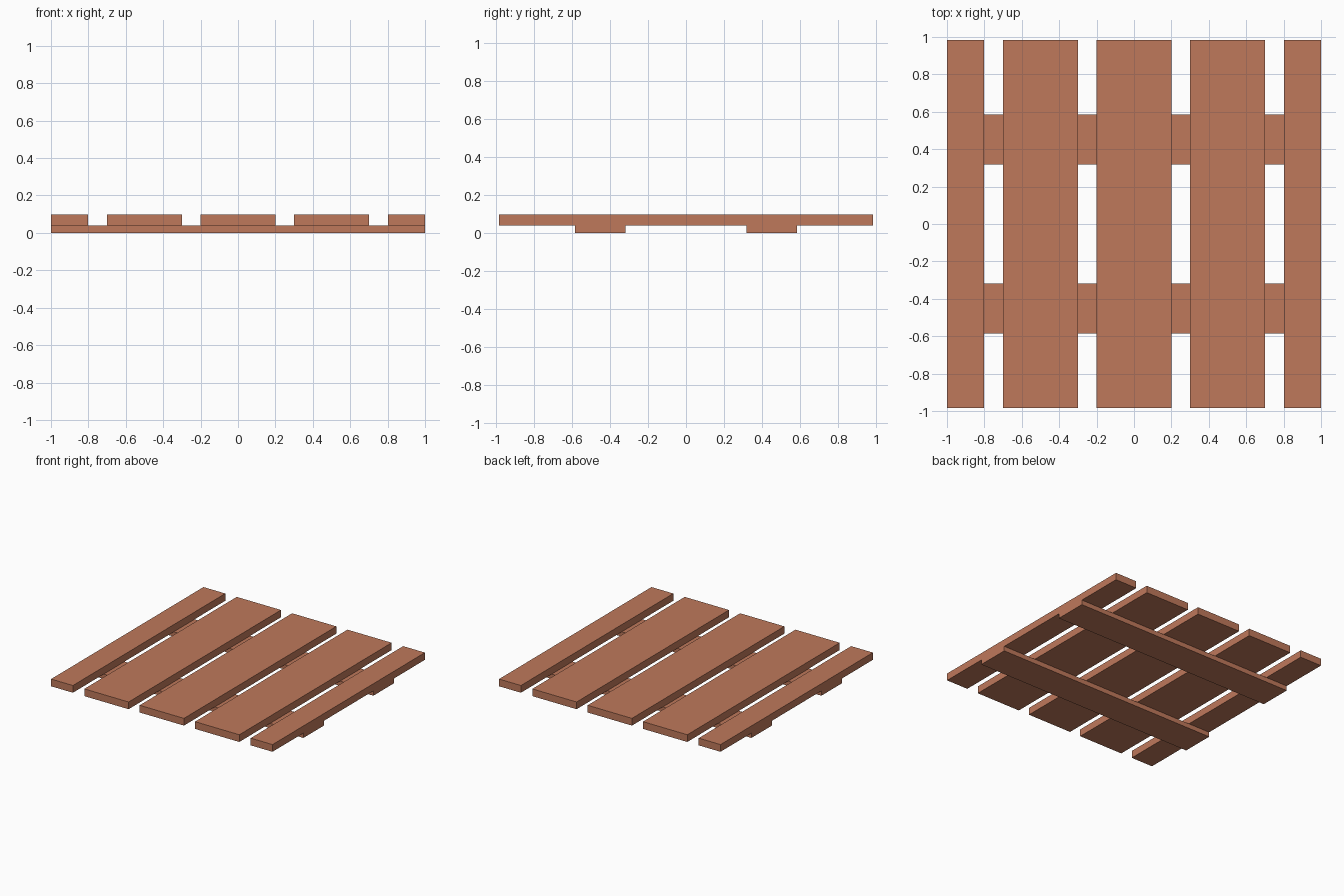
import bpy

if "Cube" in bpy.data.objects:
    bpy.data.objects.remove(bpy.data.objects["Cube"])

# Single warm wood colour
wood = bpy.data.materials.new("warm_brown_wood")
wood.diffuse_color = (0.52, 0.19, 0.105, 1)
wood.use_nodes = True
wood.node_tree.nodes["Principled BSDF"].inputs["Base Color"].default_value = wood.diffuse_color


def plank(name, x0, x1, y0, y1, z0, z1):
    """Axis-aligned board between the given limits."""
    centre = ((x0 + x1) / 2, (y0 + y1) / 2, (z0 + z1) / 2)
    bpy.ops.mesh.primitive_cube_add(size=1, location=centre)
    ob = bpy.context.object
    ob.name = name
    ob.scale = (x1 - x0, y1 - y0, z1 - z0)
    bpy.ops.object.transform_apply(location=False, rotation=False, scale=True)
    ob.data.materials.append(wood)


# Five top slats: wide ones in the middle, half-width at the edges
slats = [(-1, -0.803), (-0.7, -0.3), (-0.2, 0.2), (0.3, 0.7), (0.803, 1)]
for i, (a, b) in enumerate(slats, 1):
    plank(f"top_slat_{i}", a, b, -0.983, 0.983, 0.039, 0.098)

# Two cross rails underneath
plank("front_rail", -1, 1, -0.585, -0.318, 0, 0.039)
plank("back_rail", -1, 1, 0.318, 0.585, 0, 0.039)
